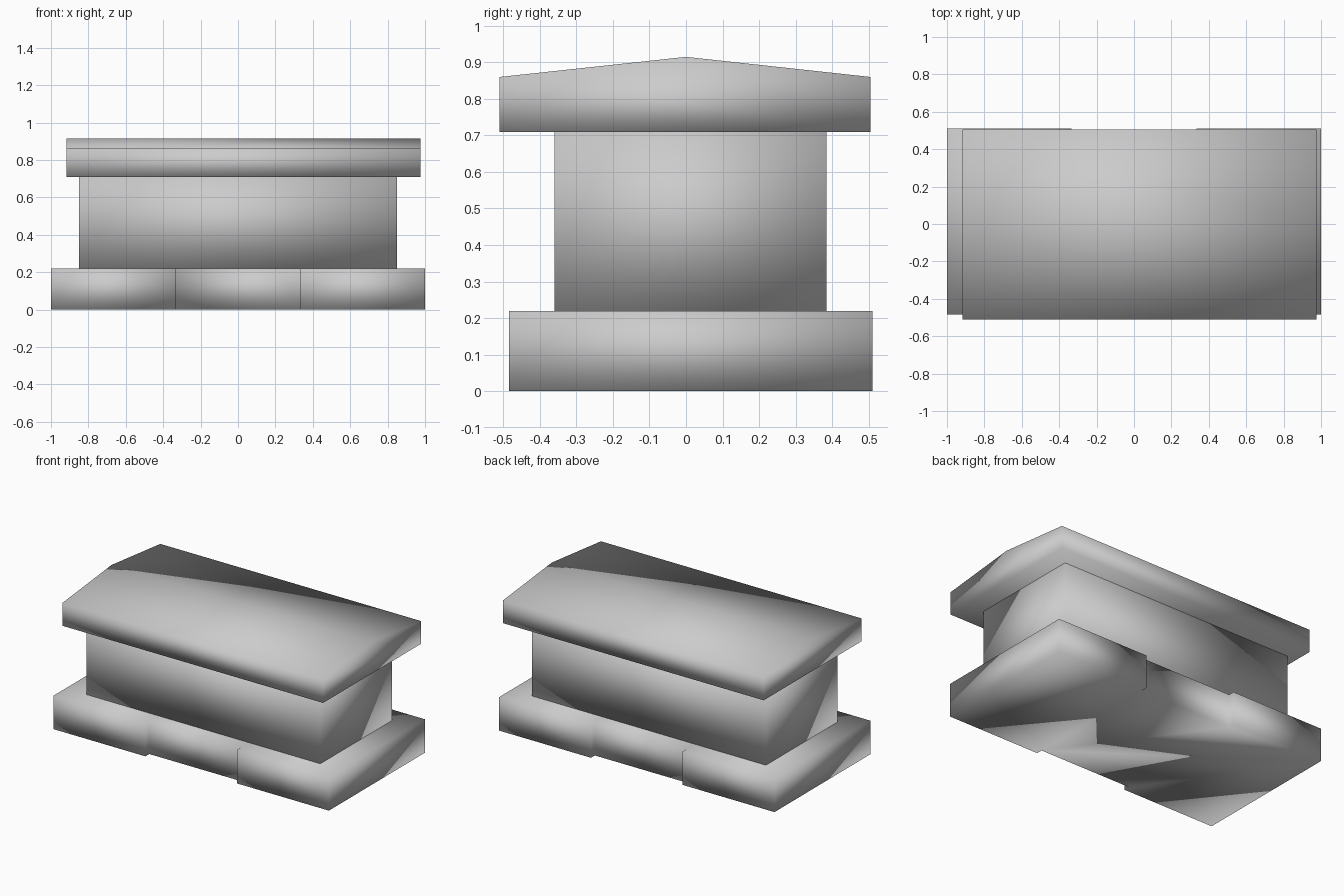
import bpy
import bmesh

cube = bpy.data.objects.get("Cube")
if cube:
    bpy.data.objects.remove(cube, do_unlink=True)

# Single plain grey finish
grey = bpy.data.materials.new("plain_grey")
grey.use_nodes = True
colour = (0.6, 0.6, 0.6, 1)
grey.diffuse_color = colour
grey.node_tree.nodes["Principled BSDF"].inputs["Base Color"].default_value = colour


def prism(name, outline, sweep):
    """Extrude a closed outline by a vector, softly shaded all over."""
    bm = bmesh.new()
    face = bm.faces.new([bm.verts.new(p) for p in outline])
    result = bmesh.ops.extrude_face_region(bm, geom=[face], use_keep_orig=True)
    moved = [g for g in result["geom"] if isinstance(g, bmesh.types.BMVert)]
    bmesh.ops.translate(bm, verts=moved, vec=sweep)
    bmesh.ops.recalc_face_normals(bm, faces=bm.faces)
    for f in bm.faces:
        f.smooth = True
    mesh = bpy.data.meshes.new(name)
    bm.to_mesh(mesh)
    bm.free()
    mesh.materials.append(grey)
    obj = bpy.data.objects.new(name, mesh)
    bpy.context.collection.objects.link(obj)
    return obj


# Base slab with a shallow recess in the middle of each long side
front, back, recess, third = -0.485, 0.51, 0.04, 0.333
front_edge = [(-1, front), (-third, front), (-third, front + recess),
              (third, front + recess), (third, front), (1, front)]
back_edge = [(1, back), (third, back), (third, back - recess),
             (-third, back - recess), (-third, back), (-1, back)]
prism("base", [(x, y, 0) for x, y in front_edge + back_edge], (0, 0, 0.22))

# Main block
x0, x1, y0, y1 = -0.85, 0.85, -0.36, 0.385
prism("body", [(x0, y0, 0.22), (x1, y0, 0.22), (x1, y1, 0.22), (x0, y1, 0.22)],
      (0, 0, 0.49))

# Overhanging lid with a low ridge running lengthwise
gable = [(-0.51, 0.71), (0.505, 0.71), (0.505, 0.86), (0, 0.915), (-0.51, 0.86)]
prism("roof", [(-0.918, y, z) for y, z in gable], (1.893, 0, 0))
